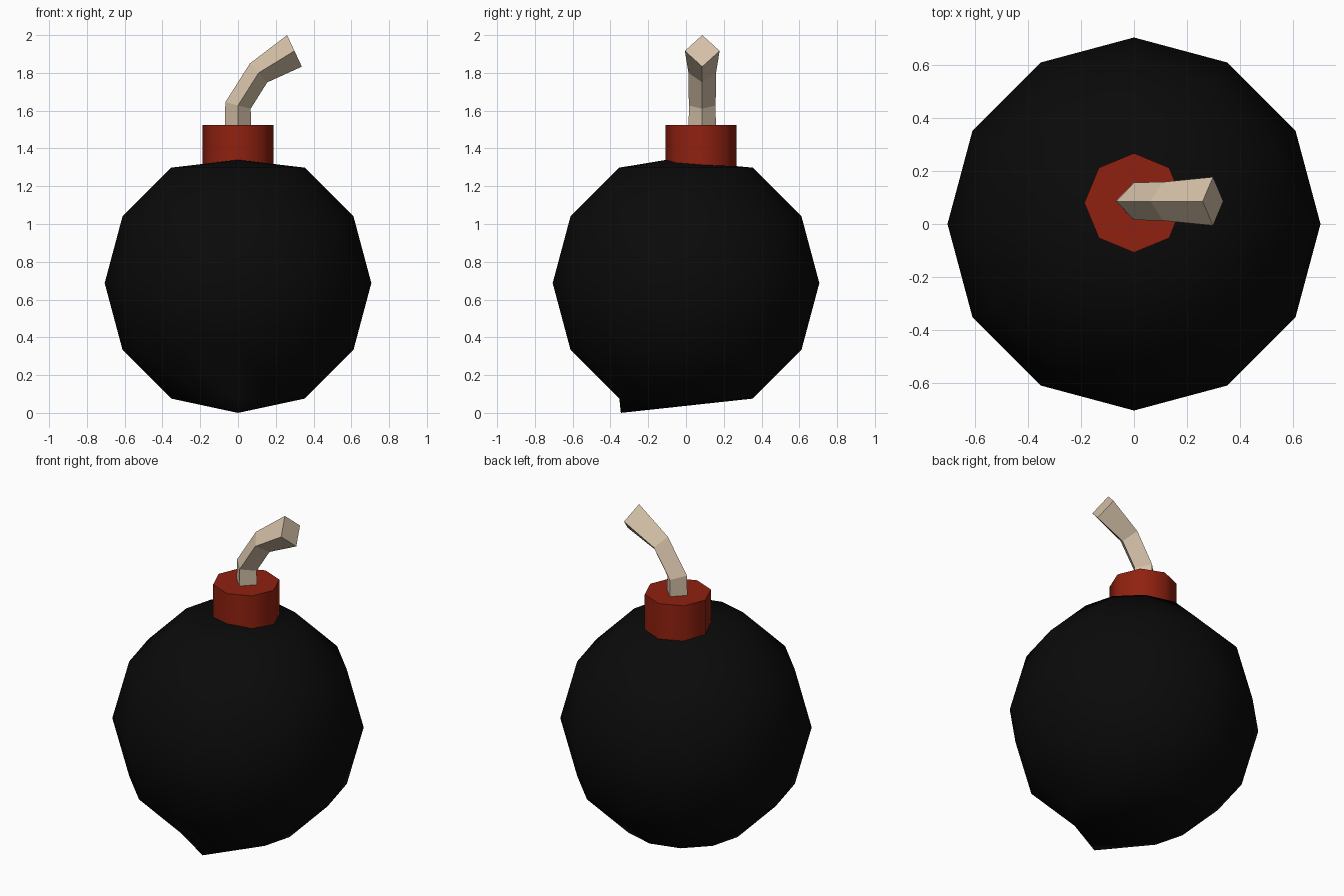
import bpy, bmesh, math
from mathutils import Vector

if "Cube" in bpy.data.objects:
    bpy.data.objects.remove(bpy.data.objects["Cube"])


def material(name, rgb):
    m = bpy.data.materials.new(name)
    m.diffuse_color = (*rgb, 1)
    m.use_nodes = True
    m.node_tree.nodes["Principled BSDF"].inputs["Base Color"].default_value = m.diffuse_color
    return m


def finish(bm, name, mat, smooth_angle=None):
    bmesh.ops.recalc_face_normals(bm, faces=bm.faces)
    me = bpy.data.meshes.new(name)
    bm.to_mesh(me)
    bm.free()
    me.materials.append(mat)
    ob = bpy.data.objects.new(name, me)
    bpy.context.collection.objects.link(ob)
    if smooth_angle:
        bpy.ops.object.select_all(action='DESELECT')
        bpy.context.view_layer.objects.active = ob
        ob.select_set(True)
        bpy.ops.object.shade_smooth_by_angle(angle=math.radians(smooth_angle))
    return ob


black = material("black", (0.003, 0.003, 0.003))
red = material("red", (0.28, 0.015, 0.005))
cream = material("cream", (0.66, 0.53, 0.39))

# Body: 12-sided sphere with both poles pulled out of place
R, CZ = 0.706, 0.687
bm = bmesh.new()
bmesh.ops.create_uvsphere(bm, u_segments=12, v_segments=6, radius=R)
for v in bm.verts:
    if v.co.z > 0.95 * R:
        v.co = Vector((0, -0.10, 1.34 - CZ))
    elif v.co.z < -0.95 * R:
        v.co = Vector((0, -0.345, -CZ))
    v.co.z += CZ
finish(bm, "body", black, 60)

# Collar: short octagonal cylinder with a corner facing each axis
bm = bmesh.new()
bmesh.ops.create_cone(bm, cap_ends=True, segments=8, radius1=0.188, radius2=0.188, depth=0.225)
bmesh.ops.translate(bm, verts=bm.verts, vec=(0, 0.08, 1.4125))
finish(bm, "collar", red, 50)

# Fuse: bent square rod, diamond section; each ring = left corner, right corner, half width
rings = [((-0.07, 1.50), (0.07, 1.50), 0.072),
         ((-0.067, 1.645), (0.067, 1.61), 0.071),
         ((0.063, 1.85), (0.155, 1.75), 0.073),
         ((0.26, 2.0), (0.338, 1.833), 0.092)]
CY = 0.086
bm = bmesh.new()
loops = []
for (lx, lz), (rx, rz), w in rings:
    mx, mz = (lx + rx) / 2, (lz + rz) / 2
    loops.append([bm.verts.new(p) for p in
                  ((lx, CY, lz), (mx, CY - w, mz), (rx, CY, rz), (mx, CY + w, mz))])
for a, b in zip(loops, loops[1:]):
    for i in range(4):
        j = (i + 1) % 4
        bm.faces.new((a[i], a[j], b[j], b[i]))
bm.faces.new(loops[0])
bm.faces.new(loops[-1])
finish(bm, "fuse", cream)
